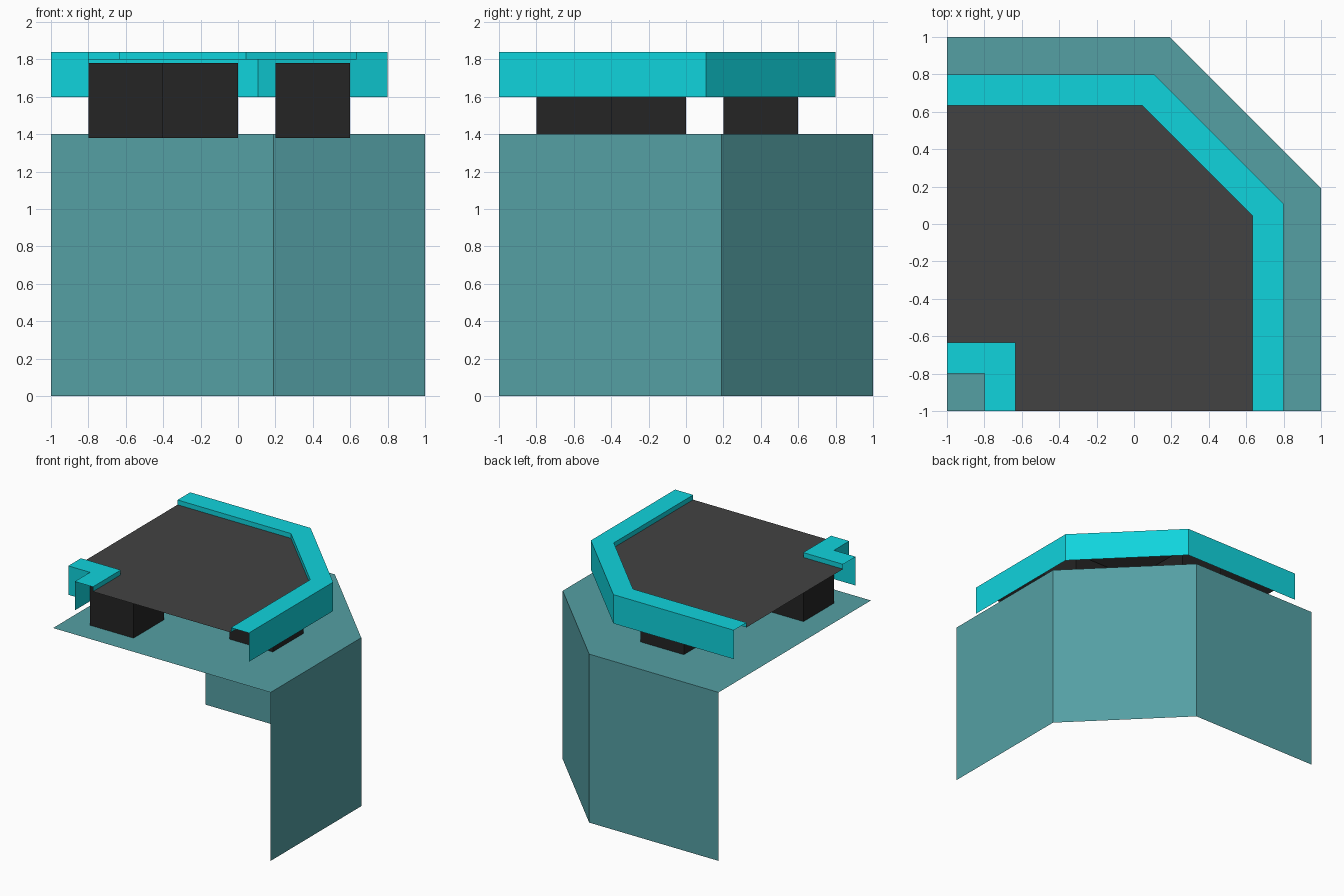
import bpy, bmesh

if "Cube" in bpy.data.objects:
    bpy.data.objects.remove(bpy.data.objects["Cube"])


def material(name, rgb):
    m = bpy.data.materials.new(name)
    m.diffuse_color = (*rgb, 1)
    m.use_nodes = True
    m.node_tree.nodes["Principled BSDF"].inputs["Base Color"].default_value = m.diffuse_color
    return m


TEAL = material("muted teal", (0.089, 0.35, 0.372))
CYAN = material("bright cyan", (0.0052, 0.655, 0.72))
ROOF = material("dark grey", (0.055, 0.055, 0.055))
BLACK = material("near black", (0.018, 0.018, 0.018))


def make(name, faces, mat):
    """Build one object from a list of polygons, welding shared corners."""
    bm = bmesh.new()
    for f in faces:
        bm.faces.new([bm.verts.new(p) for p in f])
    bmesh.ops.remove_doubles(bm, verts=bm.verts[:], dist=0.0001)
    me = bpy.data.meshes.new(name)
    bm.to_mesh(me)
    bm.free()
    me.materials.append(mat)
    ob = bpy.data.objects.new(name, me)
    bpy.context.collection.objects.link(ob)
    return ob


def strip(a, za, b, zb):
    """Quads between two paths of equal length at two heights."""
    return [[(*a[i], za), (*a[i + 1], za), (*b[i + 1], zb), (*b[i], zb)]
            for i in range(len(a) - 1)]


def chamfered(r, c):
    """Path round the cut corner, from the front edge to the left edge."""
    return [(r, -1), (r, c), (c, r), (-1, r)]


def notch(r):
    """Path round the small inner corner, seen from its open side."""
    return [(-1, -r), (-r, -r), (-r, -1)]


# Base: open-sided walls and the flat deck on top
base = chamfered(1, 0.19)
make("base_walls", strip(base, 0, base, 1.4), TEAL)
make("base_deck", [[(x, y, 1.4) for x, y in base + [(-1, -1)]]], TEAL)

# Raised rims: outer wall, flat top and a short inner lip
for name, outer, inner in (
        ("outer_rim", chamfered(0.8, 0.107), chamfered(0.634, 0.043)),
        ("inner_corner_rim", notch(0.8), notch(0.634))):
    make(name, strip(outer, 1.6, outer, 1.84)
         + strip(outer, 1.84, inner, 1.84)
         + strip(inner, 1.84, inner, 1.8), CYAN)

# Roof sheet between the two lips
roof = chamfered(0.634, 0.043) + notch(0.634)
make("roof_sheet", [[(x, y, 1.8) for x, y in roof]], ROOF)

# Support blocks holding the roof above the deck
for i, (x, y) in enumerate([(-0.6, -0.6), (0.4, -0.2), (-0.2, 0.4)]):
    bpy.ops.mesh.primitive_cube_add(size=0.4, location=(x, y, 1.58))
    ob = bpy.context.object
    ob.name = f"support_block_{i + 1}"
    ob.data.materials.append(BLACK)
